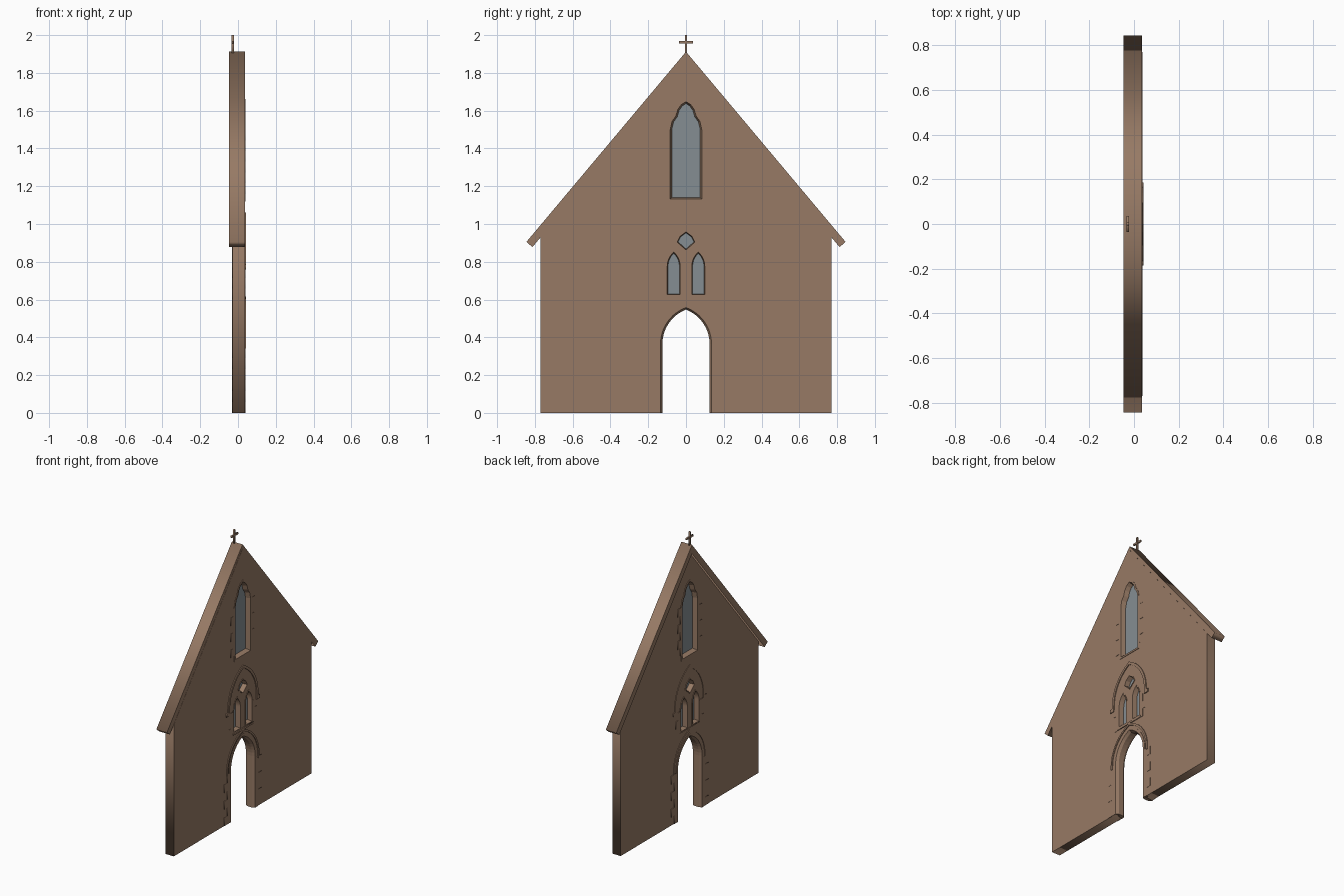
import bpy, bmesh, math
from mathutils import Vector

if "Cube" in bpy.data.objects:
    bpy.data.objects.remove(bpy.data.objects["Cube"])


def material(name, rgb):
    m = bpy.data.materials.new(name)
    m.diffuse_color = (*rgb, 1)
    m.use_nodes = True
    m.node_tree.nodes["Principled BSDF"].inputs["Base Color"].default_value = m.diffuse_color
    return m


STONE = material("brown_stone", (0.31, 0.195, 0.13))
GLASS = material("grey_glass", (0.235, 0.27, 0.29))
WALL_B, WALL_F = -0.028, 0.037       # back and front wall planes (x)
TRIM_B, TRIM_F = -0.032, 0.043       # slightly proud trim planes


def finish(name, bm, mat):
    bmesh.ops.remove_doubles(bm, verts=bm.verts, dist=1e-5)
    bmesh.ops.recalc_face_normals(bm, faces=bm.faces)
    me = bpy.data.meshes.new(name)
    bm.to_mesh(me)
    bm.free()
    me.materials.append(mat)
    ob = bpy.data.objects.new(name, me)
    bpy.context.collection.objects.link(ob)
    return ob


def plate(name, loops, x0, x1, mat=STONE):
    """Flat (y, z) outline with holes, extruded from x0 to x1."""
    cu = bpy.data.curves.new(name, 'CURVE')
    cu.dimensions, cu.fill_mode, cu.extrude = '2D', 'BOTH', (x1 - x0) / 2
    for loop in loops:
        sp = cu.splines.new('POLY')
        sp.points.add(len(loop) - 1)
        for p, (y, z) in zip(sp.points, loop):
            p.co = (y, z, 0, 1)
        sp.use_cyclic_u = True
    tmp = bpy.data.objects.new(name + "_outline", cu)
    bpy.context.collection.objects.link(tmp)
    dg = bpy.context.evaluated_depsgraph_get()
    me = bpy.data.meshes.new_from_object(tmp.evaluated_get(dg))
    bpy.data.objects.remove(tmp)
    bm = bmesh.new()
    bm.from_mesh(me)
    bpy.data.meshes.remove(me)
    for v in bm.verts:
        v.co = Vector((v.co.z + (x0 + x1) / 2, v.co.x, v.co.y))
    return finish(name, bm, mat)


def grow(path, g, closed=True):
    """Offset a counter-clockwise path outwards with mitred corners."""
    n, out = len(path), []
    for i in range(n):
        p = Vector(path[i])
        dirs = []
        if closed or i > 0:
            dirs.append((p - Vector(path[i - 1])).normalized())
        if closed or i < n - 1:
            dirs.append((Vector(path[(i + 1) % n]) - p).normalized())
        norms = [Vector((d.y, -d.x)) for d in dirs]
        m = sum(norms, Vector((0, 0))).normalized()
        out.append(tuple(p + m * g / max(0.4, m.dot(norms[0]))))
    return out


def sweep(name, path, section, closed=True):
    """Sweep a section of (offset, x) points along a path."""
    bm = bmesh.new()
    rows = [[bm.verts.new((x, y, z)) for y, z in grow(path, g, closed)]
            for g, x in section]
    n, k = len(path), len(section)
    for j in range(k):
        a, b = rows[j], rows[(j + 1) % k]
        for i in range(n if closed else n - 1):
            i2 = (i + 1) % n
            bm.faces.new((a[i], a[i2], b[i2], b[i]))
    if not closed:
        bm.faces.new([r[0] for r in rows])
        bm.faces.new([r[-1] for r in rows])
    return finish(name, bm, STONE)


def box(name, x, y, z):
    return plate(name, [[(y[0], z[0]), (y[1], z[0]), (y[1], z[1]), (y[0], z[1])]], *x)


def arch(w, base, spring, apex, cy=0, n=10):
    """Pointed arch path from bottom right over the top to bottom left."""
    h = apex - spring
    c = (h * h - w * w) / (2 * w)
    a = math.atan2(h, c)
    right = [(-c + (w + c) * math.cos(a * i / n), spring + (w + c) * math.sin(a * i / n))
             for i in range(n + 1)]
    pts = [(w, base)] + right + [(-y, z) for y, z in right[-2::-1]] + [(-w, base)]
    return [(cy + y, z) for y, z in pts]


def mirror_path(half):
    return half + [(-y, z) for y, z in half[-2::-1]]


# Window outlines (glass size) with frame widths
upper = mirror_path([(.075, 1.14), (.075, 1.50), (.066, 1.54), (.046, 1.568),
                     (.036, 1.602), (.02, 1.625), (0, 1.638)])
diamond = [(.042, .905), (.028, .932), (0, .953), (-.028, .932), (-.042, .905), (0, .868)]
windows = [("upper_window", upper, .021),
           ("diamond_window", diamond, .010),
           ("left_lancet", arch(.03, .63, .775, .845, -.065), .011),
           ("right_lancet", arch(.03, .63, .775, .845, .065), .011)]
door = arch(.125, 0, .365, .547)

# Gabled wall with door notch and window holes
notch = grow(door, .012, False)[::-1]
outline = [(-.77, 0)] + notch + [(.77, 0), (.77, .93), (0, 1.885), (-.77, .93)]
plate("gable_wall", [outline] + [grow(p, g * .5) for _, p, g in windows], WALL_B, WALL_F)

# Sloping coping along the gable
plate("gable_coping", [[(0, 1.912), (-.845, .905), (-.813, .878), (0, 1.85),
                        (.813, .878), (.845, .905)]], -.047, .036)

# Splayed window frames and glass panes
for name, path, g in windows:
    sweep(name + "_frame", path, [(g, TRIM_F - .003), (g * .4, TRIM_F - .003), (0, .010),
                                  (0, -.002), (g * .4, TRIM_B), (g, TRIM_B)])
    plate(name + "_glass", [grow(path, .001)], .002, .006, GLASS)

# Door surround and hood mouldings
sweep("door_surround", door, [(.028, TRIM_F - .003), (.010, TRIM_F - .003), (0, .022),
                              (0, -.014), (.010, TRIM_B), (.028, TRIM_B)], False)
sweep("door_hood", arch(.125, .34, .365, .547),
      [(.042, TRIM_B), (.042, TRIM_F), (.055, TRIM_F), (.055, TRIM_B)], False)
sweep("window_group_hood", arch(.15, .76, .80, 1.04),
      [(0, TRIM_B), (0, TRIM_F), (.018, TRIM_F), (.018, TRIM_B)], False)
box("window_group_sill", (TRIM_B, TRIM_F), (-.112, .112), (.604, .617))


# Toothed corner stones beside the openings
def quoins(name, inner, widths, z0, z1, rows):
    h = (z1 - z0) / rows
    for s, side in ((1, "right"), (-1, "left")):
        for r in range(rows):
            ys = sorted((s * inner, s * widths[(r + (s < 0)) % 2]))
            box(f"{name}_{side}_{r}", (TRIM_B + .001, TRIM_F - .004),
                ys, (z0 + r * h, z0 + (r + 1) * h))


quoins("door_quoin", .15, (.175, .207), 0, .35, 6)
quoins("lancet_quoin", .108, (.132, .155), .604, .77, 3)
quoins("upper_quoin", .094, (.105, .135), 1.16, 1.50, 6)
for s in (-1, 1):
    box("hood_stop", (TRIM_B, TRIM_F), sorted((s * .15, s * .187)), (.76, .785))

# Finial cross
box("cross_post", (-.034, -.022), (-.006, .006), (1.89, 2.0))
box("cross_arm", (-.033, -.023), (-.036, .036), (1.955, 1.968))
